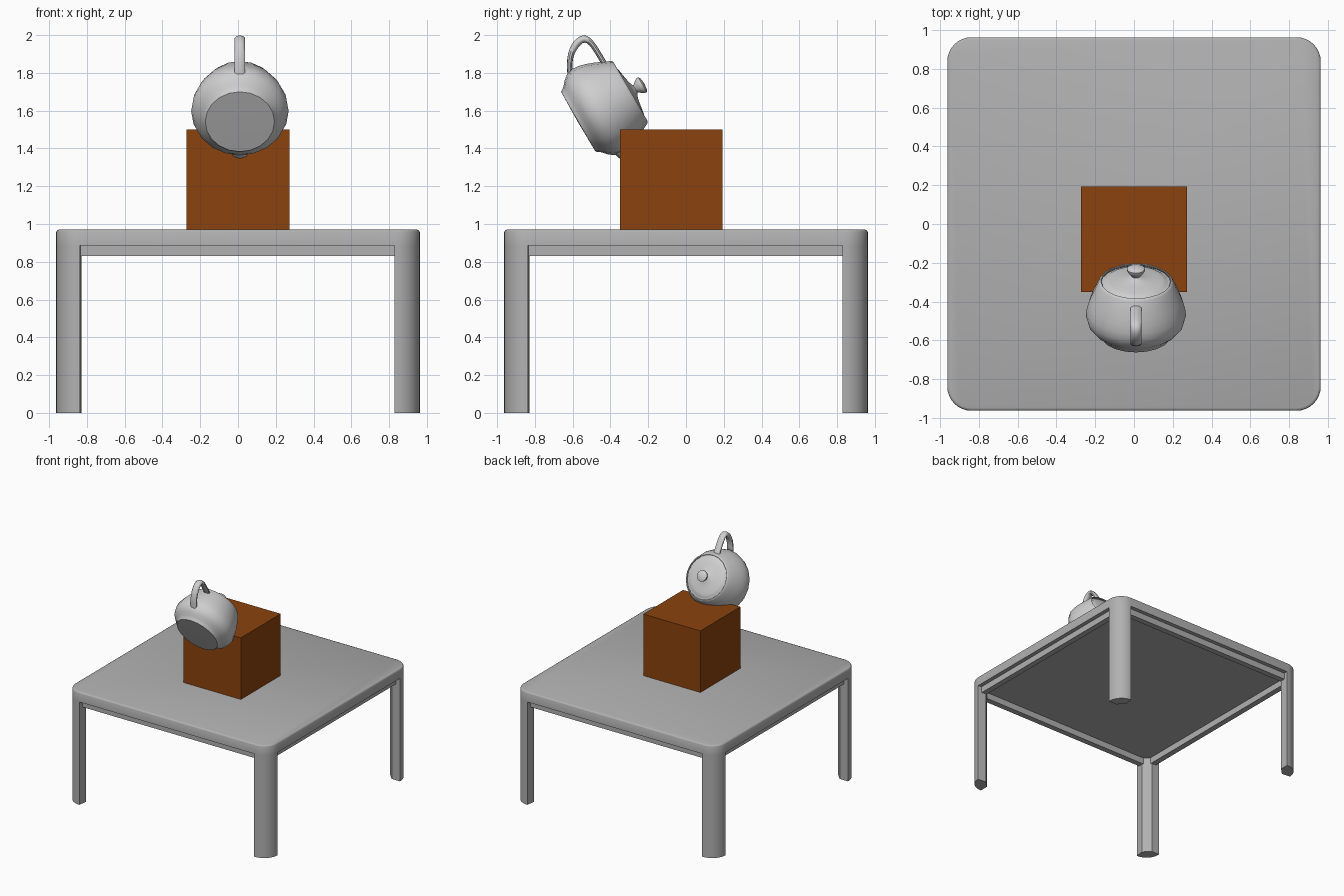
import bpy, bmesh, math
from mathutils import Matrix, Vector

if "Cube" in bpy.data.objects:
    bpy.data.objects.remove(bpy.data.objects["Cube"])


def material(name, rgb):
    m = bpy.data.materials.new(name)
    m.diffuse_color = (*rgb, 1)
    m.use_nodes = True
    m.node_tree.nodes["Principled BSDF"].inputs["Base Color"].default_value = m.diffuse_color
    return m


GREY = material("table grey", (0.44, 0.44, 0.44))
BROWN = material("box brown", (0.26, 0.055, 0.004))
SILVER = material("teapot light grey", (0.62, 0.62, 0.62))


def finish(name, bm, mat, angle=None):
    bmesh.ops.recalc_face_normals(bm, faces=bm.faces)
    me = bpy.data.meshes.new(name)
    bm.to_mesh(me)
    bm.free()
    me.materials.append(mat)
    ob = bpy.data.objects.new(name, me)
    bpy.context.collection.objects.link(ob)
    if angle:
        bpy.ops.object.select_all(action='DESELECT')
        ob.select_set(True)
        bpy.context.view_layer.objects.active = ob
        bpy.ops.object.shade_smooth_by_angle(angle=math.radians(angle))
    return ob


def bridge(bm, rings):
    for a, b in zip(rings, rings[1:]):
        n = len(a)
        for i in range(n):
            bm.faces.new((a[i], a[(i + 1) % n], b[(i + 1) % n], b[i]))


def stack(name, layers, mat, angle=None):
    """Closed solid through a stack of (outline, z) layers."""
    bm = bmesh.new()
    rings = [[bm.verts.new((x, y, z)) for x, y in o] for o, z in layers]
    bridge(bm, rings)
    bm.faces.new(rings[0])
    bm.faces.new(rings[-1])
    return finish(name, bm, mat, angle)


def arc(cx, cy, r, a0, steps=8):
    return [(cx + r * math.cos(a0 + math.pi / 2 * i / steps),
             cy + r * math.sin(a0 + math.pi / 2 * i / steps)) for i in range(steps + 1)]


def rounded(half, r):
    c = half - r
    pts = []
    for k, (sx, sy) in enumerate([(1, 1), (-1, 1), (-1, -1), (1, -1)]):
        pts += arc(sx * c, sy * c, r, k * math.pi / 2)
    return pts


def box(name, x0, x1, y0, y1, z0, z1, mat):
    o = [(x0, y0), (x1, y0), (x1, y1), (x0, y1)]
    return stack(name, [(o, z0), (o, z1)], mat)


# Table top with softened upper edge
H, R, LEG, CUT = 0.9625, 0.125, 0.135, 0.058
stack("table_top", [(rounded(H, R), 0.885), (rounded(H, R), 0.958),
                    (rounded(H - 0.004, R - 0.004), 0.966),
                    (rounded(H - 0.014, R - 0.014), 0.97)], GREY, 50)

# Legs: rounded outer corner, chamfered inner corner
inner = H - LEG
leg = [(inner, H)] + [(inner, inner + CUT), (inner + CUT, inner), (H, inner)] + arc(H - R, H - R, R, 0)
names = ["back_right_leg", "back_left_leg", "front_left_leg", "front_right_leg"]
for k, nm in enumerate(names):
    c, s = round(math.cos(k * math.pi / 2)), round(math.sin(k * math.pi / 2))
    o = [(c * x - s * y, s * x + c * y) for x, y in leg[1:]]
    stack(nm, [(o, 0), (o, 0.885)], GREY, 40)

# Recessed aprons between the legs
A0, A1 = H - 0.085, H - 0.035
for s, nm in ((-1, "front"), (1, "back")):
    a, b = sorted((s * A0, s * A1))
    box(nm + "_apron", -inner - 0.02, inner + 0.02, a, b, 0.83, 0.885, GREY)
for s, nm in ((-1, "left"), (1, "right")):
    a, b = sorted((s * A0, s * A1))
    box(nm + "_apron", a, b, -inner - 0.02, inner + 0.02, 0.83, 0.885, GREY)

# Box on the table
box("box", -0.272, 0.272, -0.35, 0.193, 0.97, 1.5, BROWN)

# Teapot, modelled upright and then tipped by 60 degrees towards the back
S = 0.129
ca, sa = math.cos(math.radians(30)), math.sin(math.radians(30))
TIP = Matrix(((0, -1, 0, 0.01), (sa, 0, ca, -0.5725), (-ca, 0, sa, 1.54), (0, 0, 0, 1)))


def bezier(p, n, ends=True):
    out = []
    for i in range(n + 1):
        t = i / n
        w = ((1 - t) ** 3, 3 * t * (1 - t) ** 2, 3 * t * t * (1 - t), t ** 3)
        out.append(tuple(sum(wk * q[d] for wk, q in zip(w, p)) for d in (0, 1)))
    return out if ends else out[1:]


def lathe(name, profile, sides=20):
    bm = bmesh.new()
    rings = [[bm.verts.new((r * math.cos(math.tau * i / sides),
                            r * math.sin(math.tau * i / sides), z))
              for i in range(sides)] for r, z in profile]
    bridge(bm, rings)
    bmesh.ops.remove_doubles(bm, verts=bm.verts, dist=1e-4)
    bm.transform(TIP @ Matrix.Scale(S, 4))
    return finish(name, bm, SILVER, 50)


def loft(name, upper, lower, widths, sides=10):
    """Tube with elliptical sections spanning two curves in the local xz plane."""
    bm = bmesh.new()
    rings = []
    for a, b, w in zip(upper, lower, widths):
        a, b = Vector((a[0], 0, a[1])), Vector((b[0], 0, b[1]))
        mid, u, v = (a + b) / 2, (b - a) / 2, Vector((0, w, 0))
        rings.append([bm.verts.new(mid + u * math.cos(math.tau * i / sides)
                                   + v * math.sin(math.tau * i / sides)) for i in range(sides)])
    bridge(bm, rings)
    bm.faces.new(rings[0])
    bm.faces.new(rings[-1])
    bm.transform(TIP @ Matrix.Scale(S, 4))
    return finish(name, bm, SILVER, 50)


# Body: base, belly, shoulder and lip
body = [(0, 0)] + [(1.42, 0.02), (1.5, 0.15)]
body += bezier([(1.5, 0.15), (1.5, 0.225), (2, 0.45), (2, 0.9)], 4, False)
body += bezier([(2, 0.9), (2, 1.35), (1.75, 1.875), (1.5, 2.4)], 5, False)
body += bezier([(1.5, 2.4), (1.4375, 2.53), (1.3375, 2.53), (1.4, 2.4)], 4, False)
lathe("teapot_body", body)

# Lid with knob
lid = bezier([(0, 3.15), (0.8, 3.15), (0, 2.7), (0.2, 2.7)], 7)
lid += bezier([(0.2, 2.7), (0.4, 2.55), (1.3, 2.55), (1.3, 2.4)], 6, False)
lathe("teapot_lid", lid + [(1.4, 2.39)])

# Handle
outer = bezier([(-1.5, 2.25), (-2.5, 2.25), (-3, 2.25), (-3, 1.8)], 7)
outer += bezier([(-3, 1.8), (-3, 1.35), (-2.65, 0.9375), (-1.9, 0.6)], 7, False)
inside = bezier([(-1.6, 2.025), (-2.3, 2.025), (-2.7, 2.025), (-2.7, 1.8)], 7)
inside += bezier([(-2.7, 1.8), (-2.7, 1.575), (-2.5, 1.125), (-2, 0.9)], 7, False)
loft("teapot_handle", outer, inside, [0.225] * len(outer))

# Spout, dipping into the box
N = 8
top = bezier([(1.7, 1.425), (2.6, 1.425), (2.3, 2.1), (2.7, 2.4)], N)
low = bezier([(1.7, 0.6), (3.1, 0.825), (2.4, 2.025), (3.3, 2.4)], N)
loft("teapot_spout", top, low, [0.5 - 0.31 * min(1, 1.4 * i / N) for i in range(N + 1)])
